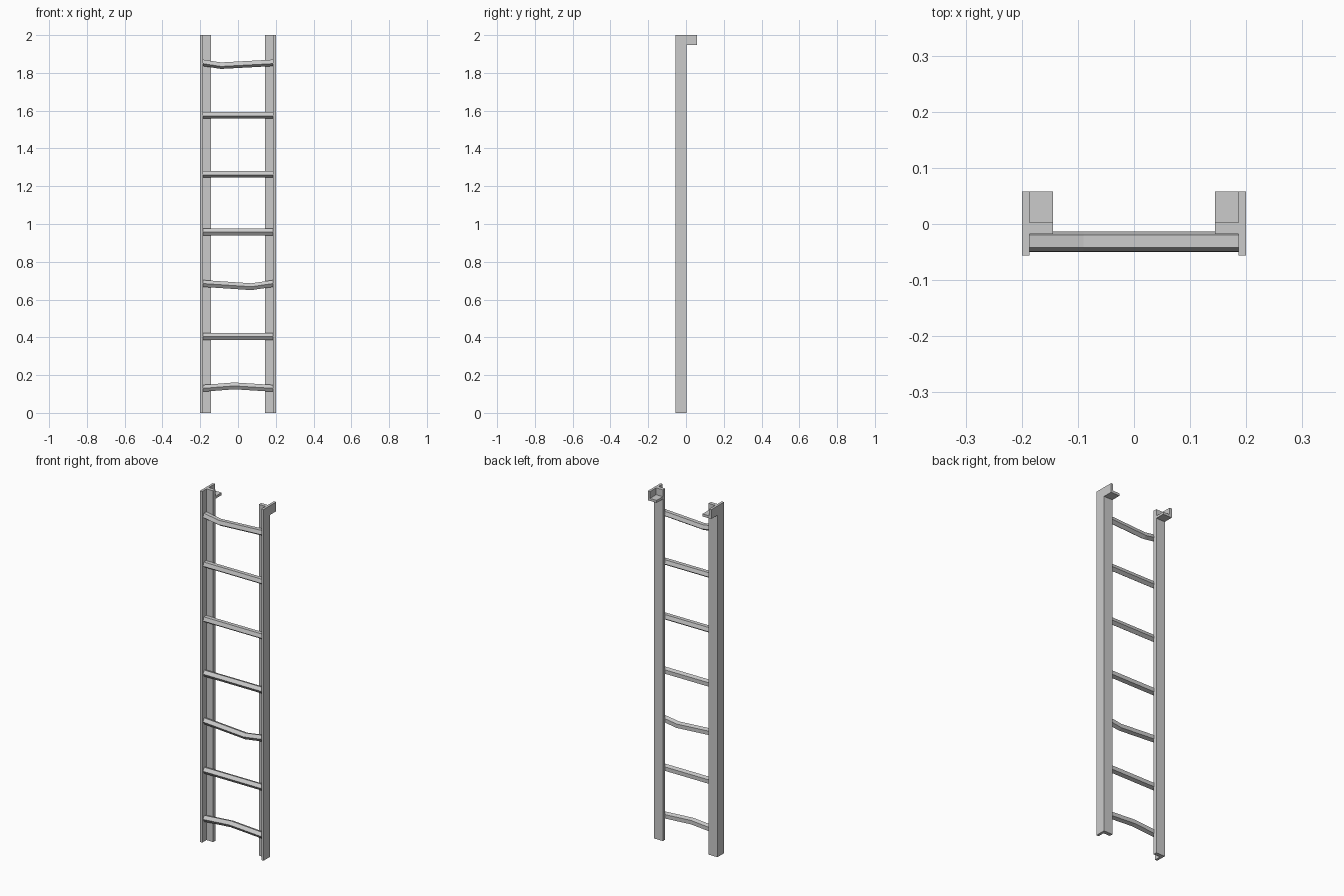
import bpy
import bmesh
import math

old = bpy.data.objects.get("Cube")
if old:
    bpy.data.objects.remove(old, do_unlink=True)

steel = bpy.data.materials.new("grey_steel")
steel.use_nodes = True
GREY = (0.6, 0.6, 0.6, 1)
steel.diffuse_color = GREY
steel.node_tree.nodes["Principled BSDF"].inputs["Base Color"].default_value = GREY


def finish(name, bm):
    bmesh.ops.recalc_face_normals(bm, faces=bm.faces)
    mesh = bpy.data.meshes.new(name)
    bm.to_mesh(mesh)
    bm.free()
    mesh.materials.append(steel)
    obj = bpy.data.objects.new(name, mesh)
    bpy.context.collection.objects.link(obj)
    return obj


def loft(name, rings):
    """Skin a row of equal rings and cap both ends."""
    bm = bmesh.new()
    loops = [[bm.verts.new(p) for p in ring] for ring in rings]
    n = len(loops[0])
    for a, b in zip(loops, loops[1:]):
        for i in range(n):
            j = (i + 1) % n
            bm.faces.new((a[i], a[j], b[j], b[i]))
    bm.faces.new(loops[0])
    bm.faces.new(loops[-1])
    return finish(name, bm)


OUT, WEB, IN = 0.2, 0.186, 0.144
FRONT, STEP, BACK, HOOK = -0.056, -0.018, 0.003, 0.058
HOOK_Z, TOP = 1.947, 2.0

for side, s in (("left", 1), ("right", -1)):
    # Angle-iron rail
    section = [(OUT, FRONT), (OUT, BACK), (IN, BACK), (IN, STEP), (WEB, STEP), (WEB, FRONT)]
    loft(side + "_rail", [[(s * x, y, z) for x, y in section] for z in (0, TOP)])
    # Angle bracket at the top, reaching backwards
    section = [(OUT, HOOK_Z), (OUT, TOP), (WEB, TOP), (WEB, HOOK_Z + 0.014),
               (IN, HOOK_Z + 0.014), (IN, HOOK_Z)]
    loft(side + "_bracket", [[(s * x, y, z) for x, z in section] for y in (BACK, HOOK)])


def rung(name, path, turn):
    """Five-sided bar along a path of (x, z) points."""
    r = 0.019
    angles = [math.radians(turn + 72 * i) for i in range(5)]
    loft(name, [[(x, -0.031 + r * math.sin(a), z + r * math.cos(a)) for a in angles]
                for x, z in path])


# Rungs: (left end, bend, right end) heights; some are dented
DOWN, FORWARD = 180, 270
rungs = [
    ([(-WEB, 0.130), (-0.02, 0.143), (WEB, 0.130)], FORWARD),
    ([(-WEB, 0.404), (WEB, 0.404)], FORWARD),
    ([(-WEB, 0.685), (0.07, 0.668), (WEB, 0.685)], FORWARD),
    ([(-WEB, 0.957), (WEB, 0.957)], FORWARD),
    ([(-WEB, 1.265), (WEB, 1.265)], DOWN),
    ([(-WEB, 1.577), (WEB, 1.577)], DOWN),
    ([(-WEB, 1.855), (-0.09, 1.840), (WEB, 1.855)], DOWN),
]
for i, (path, turn) in enumerate(rungs):
    rung("rung_%d" % (i + 1), path, turn)
